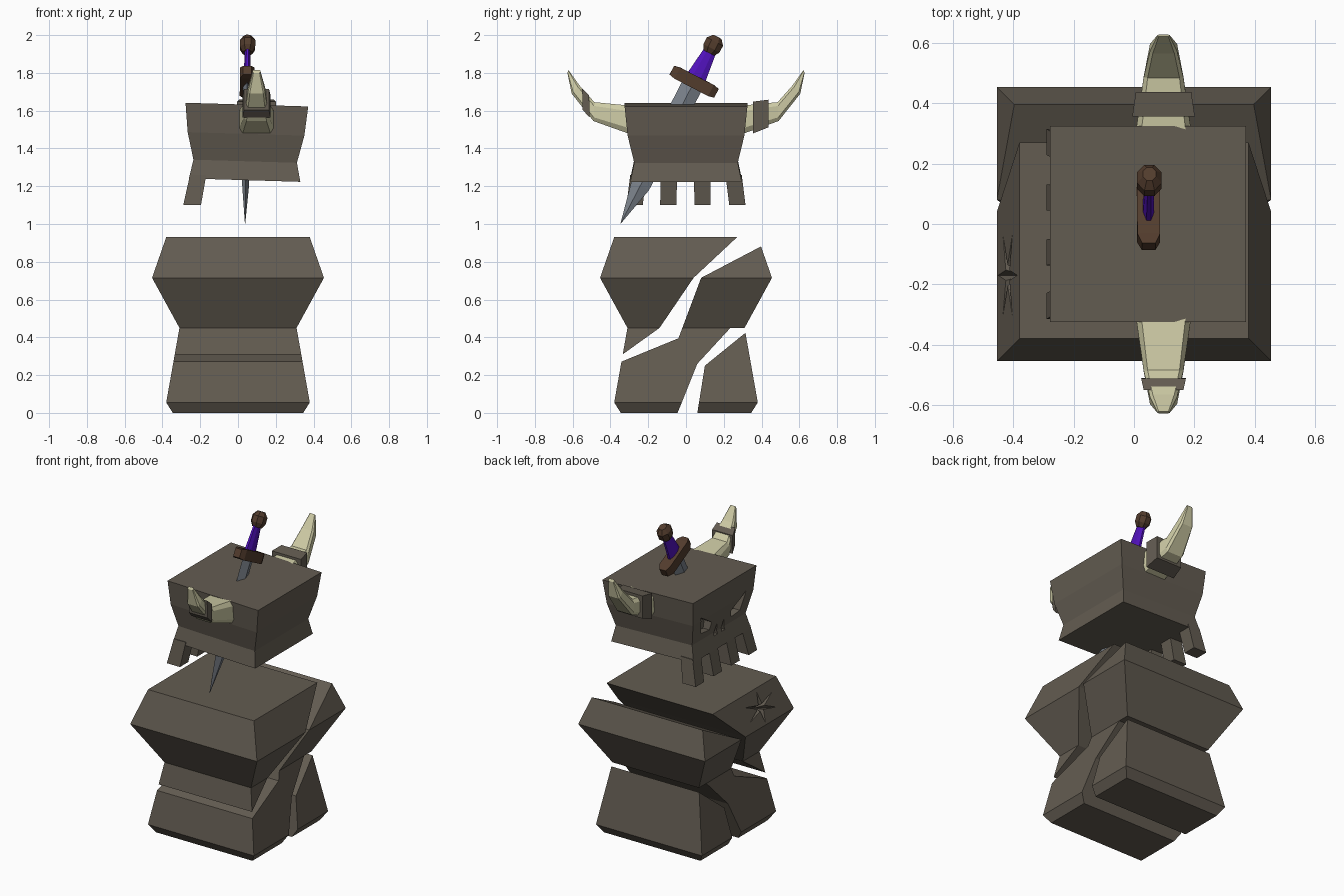
import bpy, bmesh, math
from mathutils import Matrix, Vector

cube = bpy.data.objects.get("Cube")
if cube:
    bpy.data.objects.remove(cube, do_unlink=True)


def material(name, rgb):
    mat = bpy.data.materials.new(name)
    mat.use_nodes = True
    colour = (*rgb, 1)
    mat.diffuse_color = colour
    mat.node_tree.nodes["Principled BSDF"].inputs["Base Color"].default_value = colour
    return mat


stone = material("grey brown stone", (0.125, 0.107, 0.083))
bone = material("pale bone", (0.62, 0.6, 0.38))
steel = material("grey steel", (0.2, 0.225, 0.26))
wood = material("dark wood", (0.085, 0.045, 0.026))
purple = material("purple wrap", (0.085, 0.006, 0.52))

# Unit cross-sections
SQUARE = [(-1, -1), (1, -1), (1, 1), (-1, 1)]
DIAMOND = [(0, -1), (1, 0), (0, 1), (-1, 0)]
HORN = [(-0.8, -1), (0.8, -1), (1, -0.6), (1, 0.6), (0.8, 1), (-0.8, 1), (-1, 0.6), (-1, -0.6)]
OCTAGON = [(math.cos(a), math.sin(a)) for a in (math.pi * (i + 0.5) / 4 for i in range(8))]
STAR = [(r * math.sin(a), r * math.cos(a))
        for r, a in ((0.22 if i % 2 else 1, math.pi * i / 6) for i in range(12))]


def loft(name, shape, sections, mat, matrix=None):
    """Skin a cross-section through (centre, u, v) stations and cap both ends."""
    bm = bmesh.new()
    rings = []
    for centre, u, v in sections:
        c, u, v = Vector(centre), Vector(u), Vector(v)
        rings.append([bm.verts.new(c + u * a + v * b) for a, b in shape])
    n = len(shape)
    for low, high in zip(rings, rings[1:]):
        for i in range(n):
            j = (i + 1) % n
            bm.faces.new((low[i], low[j], high[j], high[i]))
    bm.faces.new(rings[0][::-1])
    bm.faces.new(rings[-1])
    bmesh.ops.recalc_face_normals(bm, faces=bm.faces)
    mesh = bpy.data.meshes.new(name)
    bm.to_mesh(mesh)
    bm.free()
    if matrix:
        mesh.transform(matrix)
    mesh.materials.append(mat)
    obj = bpy.data.objects.new(name, mesh)
    bpy.context.collection.objects.link(obj)
    return obj


def upright(levels):
    """Stations along z from (z, half x, half y)."""
    return [((0, 0, z), (x, 0, 0), (0, y, 0)) for z, x, y in levels]


def prism(name, outline, x0, x1):
    """Extrude a y-z outline along x."""
    return loft(name, outline, [((x, 0, 0), (0, 1, 0), (0, 0, 1)) for x in (x0, x1)], stone)


def boolean(obj, cutter, operation):
    mod = obj.modifiers.new("cut", "BOOLEAN")
    mod.operation, mod.solver, mod.object = operation, "EXACT", cutter
    cutter.hide_render = True
    graph = bpy.context.evaluated_depsgraph_get()
    mesh = bpy.data.meshes.new_from_object(obj.evaluated_get(graph))
    obj.modifiers.clear()
    obj.data = mesh
    bpy.data.objects.remove(cutter, do_unlink=True)


# Pedestal, broken into three pieces by diagonal cracks
PEDESTAL = [(0, 0.345), (0.055, 0.38), (0.45, 0.31), (0.715, 0.455), (0.93, 0.38)]
PIECES = {
    "pedestal_upper": [(-0.6, 1.1), (0.452, 1.1), (0.04, 0.715), (-0.14, 0.45), (-0.6, 0.12)],
    "pedestal_middle": [(0.7, 1.04), (0.08, 0.715), (-0.04, 0.395), (-0.65, 0.145),
                        (-0.65, -0.2), (-0.125, -0.2), (0.06, 0.26), (0.235, 0.45), (0.7, 0.45)],
    "pedestal_corner": [(0.6, 0.655), (0.1, 0.25), (0.028, -0.2), (0.6, -0.2)],
}
pieces = {}
for name, outline in PIECES.items():
    piece = loft(name, SQUARE, upright([(z, h, h) for z, h in PEDESTAL]), stone)
    boolean(piece, prism("crack_cutter", outline, -1, 1), "INTERSECT")
    pieces[name] = piece

# Star-shaped dent in the sloping left shoulder
slope = Vector((0.075, 0, 0.215)).normalized()
normal = Vector((-slope.z, 0, slope.x))
middle = Vector((-0.419, -0.17, 0.818))
along = Vector((0, 1, 0))
dent = loft("dent_cutter", STAR,
            [(middle + normal * 0.01, along * 0.18, slope * 0.11),
             (middle - normal * 0.06, along * 0.005, slope * 0.005)], stone)
boolean(pieces["pedestal_upper"], dent, "DIFFERENCE")

# Skull block, tilted slightly, with eye and nose holes on the -x side
SKULL = [(-0.4, 0.295), (-0.3, 0.274), (-0.155, 0.309), (0, 0.325)]
tilt = Matrix.Translation((0.047, 0, 1.632)) @ Matrix.Rotation(0.03, 4, "Y")
skull = loft("skull", SQUARE, upright([(z, h, h) for z, h in SKULL]), stone, tilt)
EYE = [(0.23, 1.51), (0.1, 1.43), (0.11, 1.38), (0.2, 1.39)]
NOSE = [(0.035, 1.4), (0.02, 1.32), (0.055, 1.32)]
for side in (-1, 1):
    for hole in (EYE, NOSE):
        outline = [(side * y, z) for y, z in hole]
        boolean(skull, prism("hole_cutter", outline, -0.4, -0.2), "DIFFERENCE")

# Teeth hang below the -x edge
for i, (top, bottom) in enumerate([(-0.252, -0.272), (-0.09, -0.094), (0.085, 0.088), (0.252, 0.272)]):
    loft(f"tooth_{i + 1}", SQUARE,
         [((-0.211, top, 1.26), (0.043, 0, 0), (0, 0.043, 0)),
          ((-0.243, bottom, 1.1), (0.047, 0, 0), (0, 0.043, 0))], stone)


def horn_stations(rows, side):
    """Stations from (upper y, upper z, lower y, lower z, half width)."""
    out = []
    for uy, uz, ly, lz, w in rows:
        upper, lower = Vector((0, side * uy, uz)), Vector((0, side * ly, lz))
        out.append(((upper + lower) / 2 + Vector((0.098, 0, 0)), (w, 0, 0), (upper - lower) / 2))
    return out


# Horns front and back, each with a stone band
HORN_ROWS = [(0.28, 1.625, 0.28, 1.47, 0.096), (0.485, 1.645, 0.49, 1.545, 0.066),
             (0.565, 1.735, 0.605, 1.69, 0.045), (0.622, 1.815, 0.628, 1.8, 0.02)]
for label, side in (("front", -1), ("back", 1)):
    loft(label + "_horn", HORN, horn_stations(HORN_ROWS, side), bone)
loft("back_horn_band", SQUARE,
     horn_stations([(0.356, 1.648, 0.356, 1.48, 0.104), (0.437, 1.658, 0.437, 1.512, 0.092)], 1), stone)
loft("front_horn_band", SQUARE,
     horn_stations([(0.513, 1.682, 0.51, 1.565, 0.074), (0.55, 1.716, 0.547, 1.603, 0.066)], -1), stone)

# Sword driven through the skull
pose = (Matrix.Translation((0.048, 0.043, 1.753)) @ Matrix.Rotation(0.014, 4, "Y")
        @ Matrix.Rotation(math.radians(-27.4), 4, "X"))
loft("sword_blade", DIAMOND,
     upright([(-0.845, 0.001, 0.001), (-0.62, 0.018, 0.052), (0, 0.022, 0.058)]), steel, pose)
GUARD = [(-0.133, 0.022, 0.026), (-0.1, 0.038, 0.033), (0.1, 0.038, 0.033), (0.133, 0.022, 0.026)]
loft("sword_guard", SQUARE,
     [((0, y, 0), (w, 0, 0), (0, 0, h)) for y, w, h in GUARD], wood, pose)
loft("sword_grip", OCTAGON, upright([(0.02, 0.02, 0.058), (0.19, 0.015, 0.036)]), purple, pose)
loft("sword_pommel", OCTAGON,
     upright([(0.172, 0.028, 0.034), (0.2, 0.044, 0.052), (0.24, 0.044, 0.052), (0.268, 0.024, 0.026)]),
     wood, pose)
